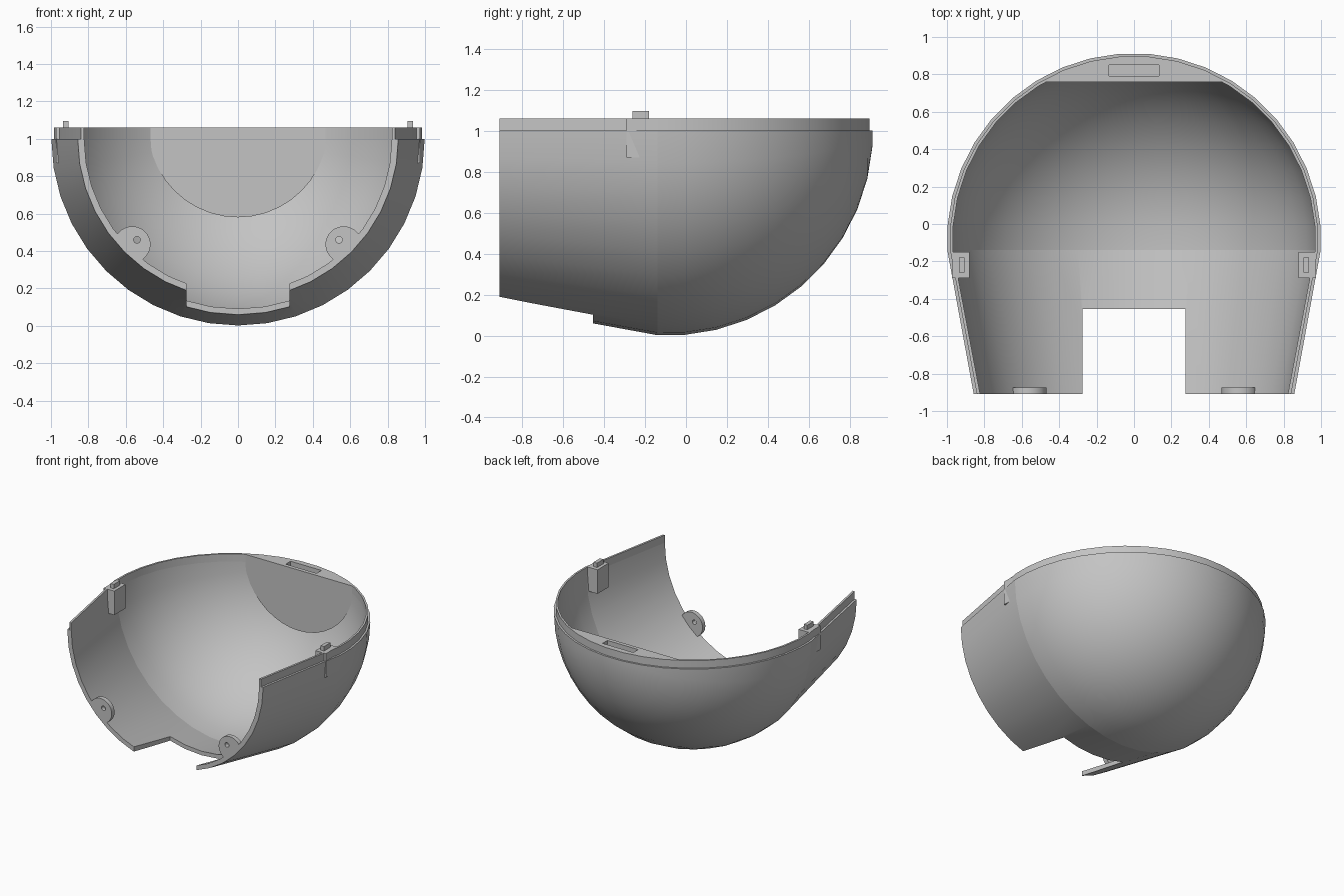
import bpy, bmesh
from math import sin, cos, pi, radians, asin, hypot
from mathutils import Vector

cube = bpy.data.objects.get("Cube")
if cube:
    bpy.data.objects.remove(cube, do_unlink=True)

grey = bpy.data.materials.new("plain_grey")
grey.use_nodes = True
colour = (0.55, 0.55, 0.55, 1)
grey.diffuse_color = colour
grey.node_tree.nodes["Principled BSDF"].inputs["Base Color"].default_value = colour

CENTRE_Y = -0.087      # middle of the rounded back
JOIN_Y = -0.14         # where the tapered front meets the round back
FRONT_Y = -0.91
RIM_Z, TOP_Z = 1.0, 1.06
SEGMENTS = 20          # facets in a half turn


def finish(name, bm):
    bmesh.ops.remove_doubles(bm, verts=bm.verts, dist=1e-5)
    bmesh.ops.recalc_face_normals(bm, faces=bm.faces)
    mesh = bpy.data.meshes.new(name)
    bm.to_mesh(mesh)
    bm.free()
    mesh.materials.append(grey)
    obj = bpy.data.objects.new(name, mesh)
    bpy.context.collection.objects.link(obj)
    return obj


def half_lathe(name, profile, axis_z):
    """Sweep a closed (y, radius) profile half a turn below the y axis."""
    bm = bmesh.new()
    rings = []
    for k in range(SEGMENTS + 1):
        a = pi + pi * k / SEGMENTS
        rings.append([bm.verts.new((r * cos(a), y, axis_z + r * sin(a))) for y, r in profile])
    n = len(profile)
    for a, b in zip(rings, rings[1:]):
        for i in range(n):
            j = (i + 1) % n
            bm.faces.new((a[i], a[j], b[j], b[i]))
    bm.faces.new(rings[0])
    bm.faces.new(rings[-1])
    for e in bm.edges:     # crisp line at the taper
        if all(abs(v.co.y - JOIN_Y) < 1e-4 for v in e.verts):
            e.smooth = False
    return finish(name, bm)


def prism(name, points, depth):
    """Extrude a flat outline along a vector."""
    bm = bmesh.new()
    face = bm.faces.new([bm.verts.new(p) for p in points])
    new = bmesh.ops.extrude_face_region(bm, geom=[face])["geom"]
    bmesh.ops.translate(bm, vec=Vector(depth), verts=[g for g in new if isinstance(g, bmesh.types.BMVert)])
    if not any(f.is_valid and f is face for f in bm.faces):
        bm.faces.new([v for v in face.verts])
    return finish(name, bm)


def box(name, x, y, z):
    outline = [(x[0], y[0], z[0]), (x[1], y[0], z[0]), (x[1], y[1], z[0]), (x[0], y[1], z[0])]
    return prism(name, outline, (0, 0, z[1] - z[0]))


def disc(cx, cz, radius, y, sides, limit=9):
    """Circle facing the front, trimmed to a distance from the main axis."""
    points = []
    for k in range(sides):
        a = 2 * pi * k / sides
        x, z = cx + radius * cos(a), cz + radius * sin(a) - RIM_Z
        s = min(1, limit / hypot(x, z))
        points.append((x * s, y, z * s + RIM_Z))
    return points


def cut(obj, cutter):
    cutter.hide_render = True
    mod = obj.modifiers.new("cut", "BOOLEAN")
    mod.operation, mod.solver, mod.object = "DIFFERENCE", "EXACT", cutter
    bpy.context.view_layer.objects.active = obj
    bpy.ops.object.modifier_apply(modifier=mod.name)
    bpy.data.objects.remove(cutter, do_unlink=True)


def shell_profile(inset):
    """Tapered front followed by the rounded back, as (y, radius)."""
    r = 1 - inset
    points = [(FRONT_Y, 0.857 - inset * 1.15), (JOIN_Y, 0.998 - inset)]
    for i in range(10):
        a = radians(9 * (i + 0.5))
        points.append((CENTRE_Y + r * sin(a), r * cos(a)))
    return points


# Main shell with the front notch
outer, middle, inner = (shell_profile(t) for t in (0, 0.015, 0.03))
to_axis = [(outer[-1][0], 0), (inner[-1][0], 0)]
shell = half_lathe("shell", outer + to_axis + inner[::-1], RIM_Z)
cut(shell, box("notch_cutter", (-0.275, 0.275), (-1.5, -0.455), (-0.5, 0.7)))

# Raised lip around the rim
def rim_line(profile):
    left = [(r, y, RIM_Z) for y, r in profile]
    return left + [(-x, y, z) for x, y, z in reversed(left)]

lip = prism("lip", rim_line(middle) + rim_line(inner)[::-1], (0, 0, TOP_Z - RIM_Z))

# Solid ledge at the back with its slot
LEDGE_Y, LEDGE_R = 0.76, 0.9735
start = asin((LEDGE_Y - CENTRE_Y) / LEDGE_R)
ledge_profile = [(LEDGE_Y, 0)]
for i in range(7):
    a = start + (pi / 2 - start) * i / 6
    ledge_profile.append((CENTRE_Y + LEDGE_R * sin(a), LEDGE_R * cos(a)))
ledge = half_lathe("rear_ledge", ledge_profile, TOP_Z)
cut(ledge, box("slot_cutter", (-0.135, 0.135), (0.79, 0.85), (1.0, 1.2)))

parts = [shell, lip, ledge]
for side, word in ((1, "left"), (-1, "right")):
    # Side block with locating peg
    parts.append(box(word + "_block", (side * 0.88, side * 0.972), (-0.29, -0.15), (0.87, TOP_Z)))
    parts.append(box(word + "_peg", (side * 0.905, side * 0.935), (-0.26, -0.18), (TOP_Z - 0.01, 1.095)))
    # Front lug with a pin hole
    lug = prism(word + "_lug", disc(side * 0.565, 0.435, 0.097, FRONT_Y, 40, 0.835), (0, 0.035, 0))
    cut(lug, prism("hole_cutter", disc(side * 0.54, 0.46, 0.018, -1, 16), (0, 0.3, 0)))
    parts.append(lug)

# Smooth the curved surfaces and keep hard edges
bpy.ops.object.select_all(action="DESELECT")
for obj in parts:
    obj.select_set(True)
bpy.context.view_layer.objects.active = shell
bpy.ops.object.shade_smooth_by_angle(angle=radians(30))
